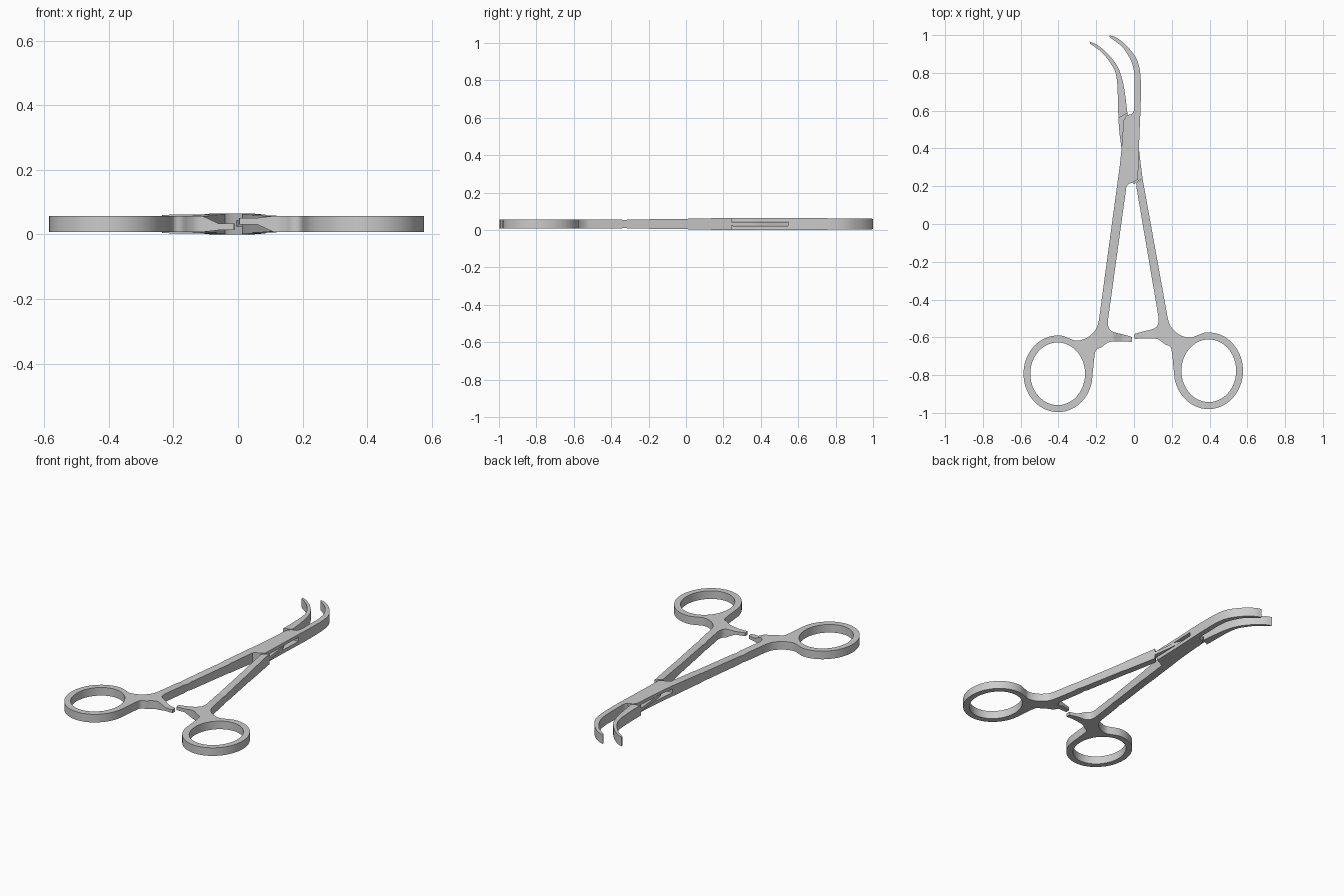
import bpy, bmesh
from math import sin, cos, radians, pi
from mathutils import Vector

if "Cube" in bpy.data.objects:
    bpy.data.objects.remove(bpy.data.objects["Cube"])

MID = 0.0325
# half thickness along the length
PROFILE = [(-1, .025), (-.36, .025), (-.33, .021), (-.30, .0245), (0, .027),
           (.02, .029), (.25, .0325), (.6, .0325), (1, .028)]


def half(y):
    for (a, ha), (b, hb) in zip(PROFILE, PROFILE[1:]):
        if y <= b:
            return ha + (hb - ha) * max(0, (y - a) / (b - a))
    return PROFILE[-1][1]


def spline(pts, n=5):
    """Catmull-Rom curve through the points"""
    p = [Vector(q) for q in pts]
    p = [2 * p[0] - p[1]] + p + [2 * p[-1] - p[-2]]
    out = []
    for i in range(1, len(p) - 2):
        a, b, c, d = p[i - 1:i + 3]
        for k in range(n):
            t = k / n
            out.append(0.5 * (2 * b + (c - a) * t + (2 * a - 5 * b + 4 * c - d) * t**2
                              + (3 * b - a - 3 * c + d) * t**3))
    return [tuple(q) for q in out] + [tuple(pts[-1])]


def arc(c, rx, ry, a0, a1, n):
    return [(c[0] + rx * cos(radians(a0 + (a1 - a0) * i / n)),
             c[1] + ry * sin(radians(a0 + (a1 - a0) * i / n))) for i in range(n + 1)]


def z_range(x, y):
    lo, hi = MID - half(y), MID + half(y)
    if y < -.45 and abs(x) < .11:      # ratchet arms step to half thickness
        t = min(1, (.11 - abs(x)) / .05)
        if x < 0:
            hi += (.034 - hi) * t
            lo += .006 * t
        else:
            lo += (.031 - lo) * t
            hi -= .006 * t
    return lo, hi


def slab(name, loops, zs=None):
    """Fill outline loops (holes allowed) and give them thickness"""
    bm = bmesh.new()
    for loop in loops:
        vs = [bm.verts.new((x, y, 0)) for x, y in loop]
        for a, b in zip(vs, vs[1:] + vs[:1]):
            bm.edges.new((a, b))
    bmesh.ops.remove_doubles(bm, verts=bm.verts[:], dist=1e-4)
    bmesh.ops.triangle_fill(bm, use_beauty=True, edges=bm.edges[:], normal=(0, 0, 1))
    if not zs:
        cuts = [((0, y, 0), (0, 1, 0)) for y, _ in PROFILE[1:-1]]
        cuts += [((x, 0, 0), (1, 0, 0)) for x in (-.11, -.06, .06, .11)]
        for co, no in cuts:
            bmesh.ops.bisect_plane(bm, geom=bm.verts[:] + bm.edges[:] + bm.faces[:],
                                   dist=1e-5, plane_co=co, plane_no=no)
    r = bmesh.ops.extrude_face_region(bm, geom=bm.faces[:])
    top = {g for g in r["geom"] if isinstance(g, bmesh.types.BMVert)}
    for v in bm.verts:
        v.co.z = (zs or z_range(v.co.x, v.co.y))[1 if v in top else 0]
    bmesh.ops.recalc_face_normals(bm, faces=bm.faces[:])
    me = bpy.data.meshes.new(name)
    bm.to_mesh(me)
    bm.free()
    ob = bpy.data.objects.new(name, me)
    bpy.context.collection.objects.link(ob)
    return ob


def activate(ob):
    bpy.ops.object.select_all(action='DESELECT')
    ob.select_set(True)
    bpy.context.view_layer.objects.active = ob


# handle: shank end, finger ring and ratchet arm (outer side round to inner side)
RING = (.394, -.777)
handle = spline([(.178, -.495), (.193, -.54), (.235, -.583), (.293, -.602), (.34, -.588)])
handle += arc(RING, .183, .203, 98, -168, 48)
handle += spline([(.207, -.74), (.202, -.69), (.192, -.65), (.165, -.637),
                  (.143, -.62), (.115, -.607), (.06, -.606)])
handle += [(.004, -.608), (.003, -.582), (.03, -.574)]
handle += spline([(.06, -.566), (.10, -.556), (.122, -.54), (.13, -.515), (.13, -.495)])
hole = arc((.396, -.777), .145, .166, 0, 352.5, 47)


def mirror(pts):
    return [(-x - .008, y - .016) for x, y in pts]


# first half: right jaw, box lock, left handle
body = spline([(-.13, .999), (-.09, .985), (-.035, .94), (.015, .87), (.034, .79),
               (.036, .66), (.03, .5), (.026, .4)])[::-1]
body += spline([(-.128, .988), (-.105, .972), (-.057, .932), (-.014, .86), (.002, .79),
                (.003, .685), (.002, .61), (-.01, .583)])
body += [(-.04, .574), (-.055, .55), (-.066, .4), (-.075, .31), (-.09, .2)]
body += mirror(handle)
body += [(-.04, .2), (-.028, .212), (-.012, .218), (.021, .235)]
first = slab("right_jaw_with_left_handle", [body, mirror(hole)])

# slot through the box lock
slot = slab("slot_cutter", [[(-.2, .25), (.2, .25), (.2, .545), (-.2, .545)]], (.022, .046))
slot.hide_render = True
mod = first.modifiers.new("slot", 'BOOLEAN')
mod.operation, mod.solver, mod.object = 'DIFFERENCE', 'EXACT', slot
activate(first)
bpy.ops.object.modifier_apply(modifier="slot")
bpy.data.objects.remove(slot)

# second half: left jaw, tongue through the slot, right handle
jaw = spline([(-.235, .966), (-.19, .945), (-.135, .897), (-.088, .835), (-.062, .765),
              (-.047, .685), (-.035, .587)])[::-1]
jaw += spline([(-.232, .954), (-.172, .91), (-.12, .845), (-.093, .78),
               (-.085, .66), (-.083, .56)])
left_jaw = slab("left_jaw", [jaw])
tongue = slab("lock_tongue", [[(-.083, .56), (-.077, .48), (-.066, .4), (-.055, .33),
                               (0, .21), (.045, .243), (.034, .33), (.026, .4),
                               (0, .45), (-.035, .587)]], (.024, .044))
shank = slab("right_handle", [[(.012, .2), (.012, .215), (.045, .243)] + handle, hole])

for ob in (first, left_jaw, tongue, shank):
    activate(ob)
    bpy.ops.object.shade_smooth_by_angle(angle=radians(30))
